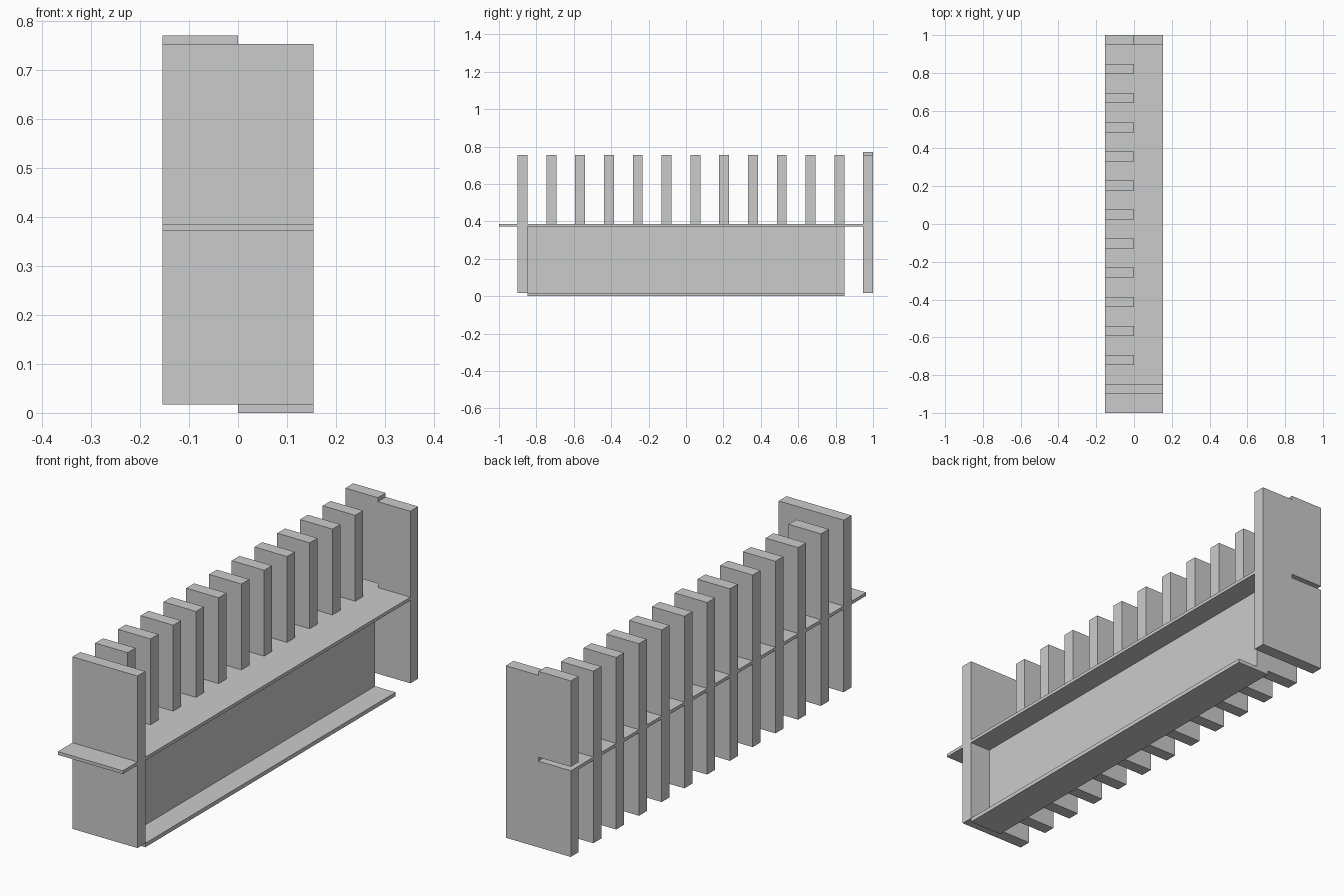
import bpy

if "Cube" in bpy.data.objects:
    bpy.data.objects.remove(bpy.data.objects["Cube"])

W = 0.154            # half width, also the spacing of the slats
T = 0.053            # slat / end panel thickness
Z0, Z1, Z2, Z3 = 0.017, 0.372, 0.386, 0.754   # base, shelf bottom, shelf top, top
STEP = 0.017         # lift of the raised block on the back panel
FIRST = -0.874       # centre y of the front panel


def box(name, x, y, z):
    """Box from its (min, max) extents on each axis."""
    bpy.ops.mesh.primitive_cube_add(size=1, location=[(a + b) / 2 for a, b in (x, y, z)])
    ob = bpy.context.object
    ob.name = name
    ob.scale = [b - a for a, b in (x, y, z)]
    bpy.ops.object.transform_apply(location=False, rotation=False, scale=True)
    return ob


def span(i):
    """y extents of the i-th upright."""
    c = FIRST + i * W
    return (c - T / 2, c + T / 2)


front, back = span(0), (1 - T, 1.0)
wall_y = (front[1], span(11)[1])

# long middle shelf, sticking out past the front panel
box("shelf", (-W, W), (-1, back[0]), (Z1, Z2))

# front end panel, above and below the shelf
box("front_panel_lower", (-W, W), front, (Z0, Z1))
box("front_panel_upper", (-W, W), front, (Z2, Z3))

# row of slats on the left half, above and below the shelf
for i in range(1, 12):
    box(f"slat_lower_{i}", (-W, 0), span(i), (Z0, Z1))
    box(f"slat_upper_{i}", (-W, 0), span(i), (Z2, Z3))

# back end panel, its upper left block lifted to leave a slot
box("back_panel_lower", (-W, W), back, (Z0, Z2))
box("back_panel_upper_right", (0, W), back, (Z2, Z3))
box("back_panel_upper_left", (-W, 0), back, (Z2 + STEP, Z3 + STEP))

# long wall under the shelf and the base strip it stands on
box("long_wall", (0, 0.057), wall_y, (Z0, Z1))
box("base_strip", (0, W), wall_y, (0, Z0))
